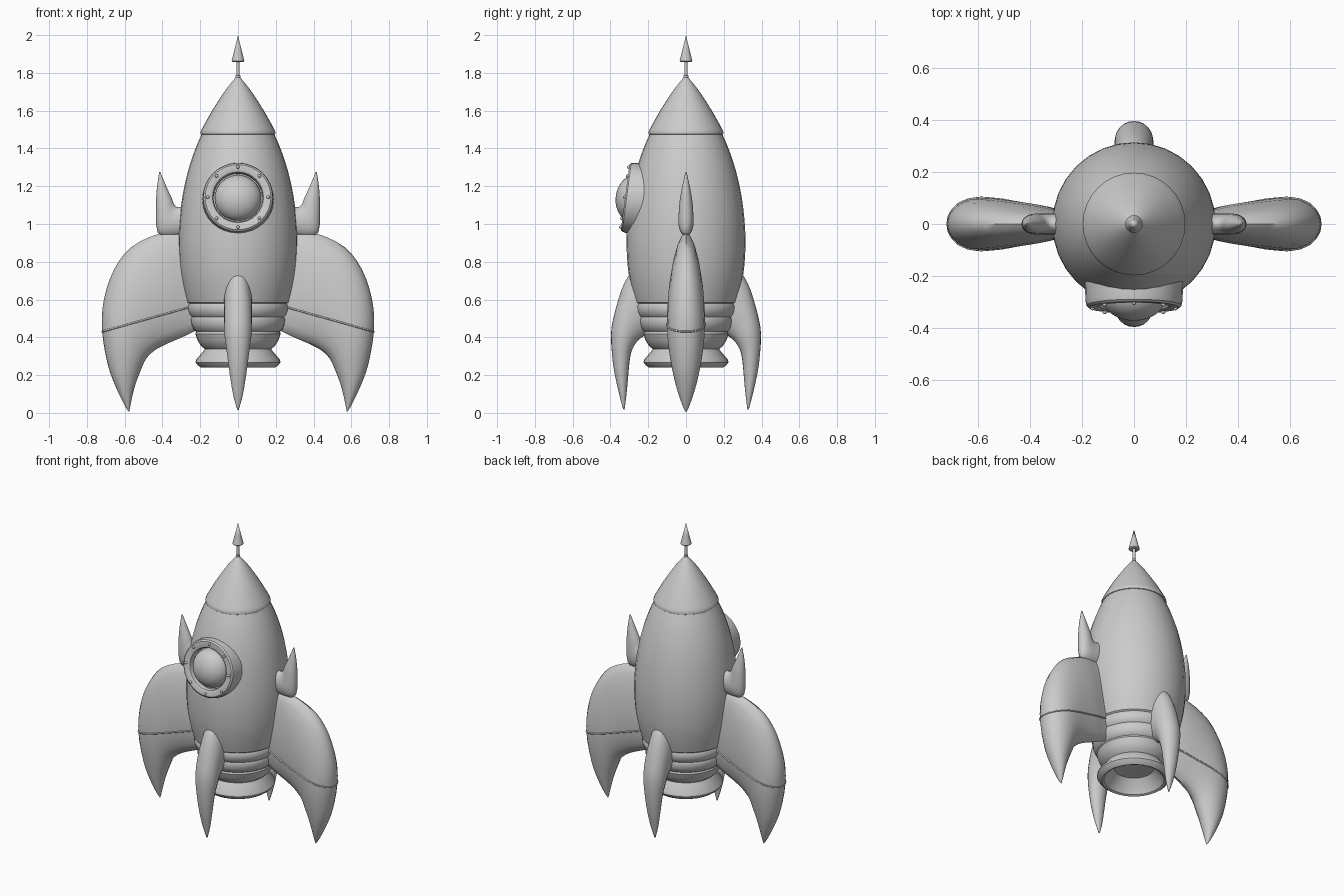
import bpy, bmesh, math
from mathutils import Vector, Matrix

if "Cube" in bpy.data.objects:
    bpy.data.objects.remove(bpy.data.objects["Cube"])


def finish(name, bm, angle=35):
    bmesh.ops.remove_doubles(bm, verts=bm.verts, dist=1e-5)
    bmesh.ops.recalc_face_normals(bm, faces=bm.faces)
    me = bpy.data.meshes.new(name)
    bm.to_mesh(me)
    bm.free()
    ob = bpy.data.objects.new(name, me)
    bpy.context.collection.objects.link(ob)
    bpy.ops.object.select_all(action='DESELECT')
    ob.select_set(True)
    bpy.context.view_layer.objects.active = ob
    bpy.ops.object.shade_smooth_by_angle(angle=math.radians(angle))
    return ob


def lathe(name, profile, segs=32, matrix=Matrix(), angle=35):
    bm = bmesh.new()
    vs = [bm.verts.new((r, 0, z)) for r, z in profile]
    es = [bm.edges.new(p) for p in zip(vs, vs[1:])]
    bmesh.ops.spin(bm, geom=vs + es, cent=(0, 0, 0), axis=(0, 0, 1),
                   angle=math.tau, steps=segs, use_duplicate=False)
    bm.transform(matrix)
    return finish(name, bm, angle)


def smooth_rows(rows, steps=3):
    """Catmull-Rom interpolation of rows of numbers."""
    out = []
    for i in range(len(rows) - 1):
        a, b, c, d = (rows[min(max(i + k, 0), len(rows) - 1)] for k in (-1, 0, 1, 2))
        for s in range(steps):
            t = s / steps
            out.append([0.5 * (2 * q + (r - p) * t + (2 * p - 5 * q + 4 * r - w) * t * t
                               + (3 * q - p - 3 * r + w) * t ** 3)
                        for p, q, r, w in zip(a, b, c, d)])
    return out + [list(rows[-1])]


def fin_mesh(rows, turn, segs=20):
    """Loft of oval sections: outer x, z, inner x, z, half thickness."""
    bm = bmesh.new()
    rings = []
    for ox, oz, ix, iz, t in smooth_rows(rows):
        ring = []
        for k in range(segs):
            a = math.tau * k / segs
            c = math.cos(a)
            u = (1 + c) / 2
            ring.append(bm.verts.new((ix + (ox - ix) * u, t * math.sin(a), iz + (oz - iz) * u)))
        rings.append(ring)
    for r0, r1 in zip(rings, rings[1:]):
        for k in range(segs):
            j = (k + 1) % segs
            bm.faces.new((r0[k], r0[j], r1[j], r1[k]))
    bm.faces.new(rings[0])
    bm.faces.new(rings[-1])
    bm.transform(Matrix.Rotation(math.radians(turn), 4, 'Z'))
    return bm


# Hull with three bulged bands at the base
hull = smooth_rows([(.190, 1.48), (.225, 1.40), (.262, 1.29), (.290, 1.17), (.308, 1.04),
                    (.315, .91), (.309, .78), (.294, .68), (.271, .585)])
bands = [(.262, .578), (.268, .565), (.266, .54), (.257, .518), (.247, .508),
         (.252, .495), (.247, .465), (.235, .44), (.222, .43),
         (.226, .418), (.215, .385), (.196, .355), (.175, .338)]
lathe("hull", [(0, 1.48)] + hull + bands + [(0, .338)])

# Hollow flared exhaust nozzle
lathe("nozzle", [(.165, .36), (.178, .333), (.222, .282), (.225, .268), (.213, .252),
                 (.195, .239), (.182, .245), (.165, .275), (.12, .325), (0, .335)])

# Nose cone and antenna
lathe("nose_cone", [(0, 1.47), (.188, 1.47), (.197, 1.476), (.198, 1.488)] +
      smooth_rows([(.193, 1.50), (.137, 1.60), (.072, 1.70), (.028, 1.757), (.008, 1.78)]) +
      [(0, 1.782)])
lathe("antenna_rod", [(0, 1.76), (.013, 1.76), (.013, 1.785), (.009, 1.79), (.009, 1.87), (0, 1.87)], 12)
lathe("antenna_tip", [(0, 1.862), (.028, 1.857), (.034, 1.863), (.018, 1.925), (0, 2.0)], 16)

# Porthole, tilted to follow the hull
port = Matrix.Translation((0, -.322, 1.142)) @ Matrix.Rotation(math.radians(82.5), 4, 'X')
lathe("porthole_ring", [(.19, -.11), (.187, -.025), (.183, -.008), (.174, 0), (.145, 0),
                        (.135, -.005), (.13, -.016), (.13, -.08)], 32, port)
dome = [(.123 * math.cos(a), -.042 + .092 * math.sin(a))
        for a in (math.pi / 2 * k / 10 for k in range(-3, 11))]
lathe("porthole_glass", dome, 32, port)
bm = bmesh.new()
for k in range(8):
    a = math.tau * k / 8
    bmesh.ops.create_uvsphere(bm, u_segments=10, v_segments=6, radius=.009,
                              matrix=port @ Matrix.Translation((.16 * math.cos(a), .16 * math.sin(a), .002)))
finish("porthole_rivets", bm)

# Large side fins, each with a raised seam
big = [(.24, .955, .20, .45, .045), (.33, .957, .25, .422, .055), (.43, .945, .315, .392, .075),
       (.566, .877, .385, .362, .09), (.656, .76, .445, .328, .099), (.71, .60, .487, .285, .1),
       (.72, .44, .515, .225, .09), (.69, .257, .543, .15, .067), (.646, .135, .56, .085, .043),
       (.60, .04, .572, .025, .016), (.58, .008, .576, .006, .003)]
for side, turn in (("right", 0), ("left", 180)):
    finish("side_fin_" + side, fin_mesh(big, turn), 50)
    bm = fin_mesh(big, 0)
    cut = bmesh.ops.bisect_plane(bm, geom=bm.verts[:] + bm.edges[:] + bm.faces[:],
                                 plane_co=(.72, 0, .43), plane_no=(.28, 0, 1))["geom_cut"]
    pts = [v.co.copy() for v in cut if isinstance(v, bmesh.types.BMVert)]
    bm.free()
    mid = sum(pts, Vector()) / len(pts)
    pts.sort(key=lambda p: math.atan2(p.y - mid.y, p.x - mid.x))
    cu = bpy.data.curves.new("fin_seam_" + side, 'CURVE')
    cu.dimensions = '3D'
    cu.bevel_depth = .005
    cu.bevel_resolution = 1
    sp = cu.splines.new('POLY')
    sp.points.add(len(pts) - 1)
    for q, p in zip(sp.points, pts):
        q.co = (*p, 1)
    sp.use_cyclic_u = True
    ob = bpy.data.objects.new("fin_seam_" + side, cu)
    ob.rotation_euler.z = math.radians(turn)
    bpy.context.collection.objects.link(ob)

# Small front and back fins
small = [(.24, .79, .16, .45, .07), (.297, .735, .215, .412, .075), (.34, .655, .252, .385, .075),
         (.38, .52, .285, .335, .073), (.397, .415, .299, .27, .062), (.386, .257, .308, .17, .045),
         (.36, .125, .317, .08, .027), (.333, .02, .326, .015, .004)]
for name, turn in (("front_fin", -90), ("back_fin", 90)):
    finish(name, fin_mesh(small, turn), 50)

# Upper horn-shaped fins
horn = [(.25, .95, .24, 1.13, .04), (.36, .935, .305, 1.09, .04), (.425, .955, .335, 1.10, .04),
        (.434, 1.08, .352, 1.14, .035), (.430, 1.185, .378, 1.195, .022),
        (.417, 1.275, .411, 1.274, .003)]
for side, turn in (("right", 0), ("left", 180)):
    finish("upper_fin_" + side, fin_mesh(horn, turn), 50)
